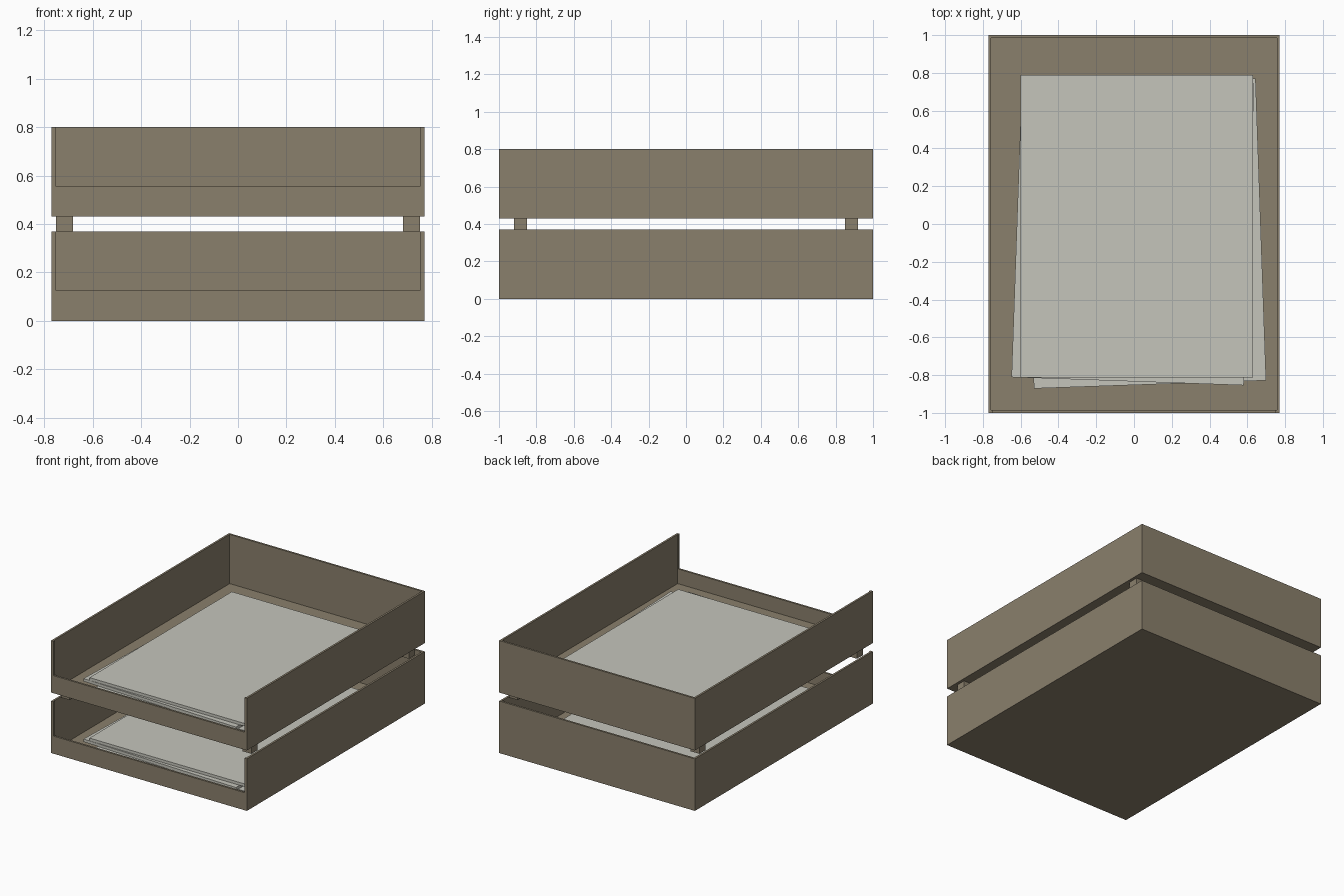
import bpy
import bmesh
import math
from mathutils import Matrix, Vector

cube = bpy.data.objects.get("Cube")
if cube:
    bpy.data.objects.remove(cube, do_unlink=True)

HALF_X, HALF_Y = 0.77, 1.0      # outer half sizes of a tray
HEIGHT, LIP, WALL = 0.37, 0.125, 0.02
LEVELS = {"lower": 0.0, "upper": 0.43}


def make_material(name, colour):
    mat = bpy.data.materials.new(name)
    mat.use_nodes = True
    mat.diffuse_color = (*colour, 1)
    mat.node_tree.nodes["Principled BSDF"].inputs["Base Color"].default_value = (*colour, 1)
    return mat


brown = make_material("taupe_brown", (0.255, 0.215, 0.15))
paper = make_material("paper_grey", (0.56, 0.56, 0.50))


def finish(bm, name, mat):
    mesh = bpy.data.meshes.new(name)
    bm.to_mesh(mesh)
    bm.free()
    mesh.materials.append(mat)
    obj = bpy.data.objects.new(name, mesh)
    bpy.context.collection.objects.link(obj)
    return obj


def box(name, size, centre, mat, turn=0.0):
    bm = bmesh.new()
    bmesh.ops.create_cube(bm, size=1, matrix=Matrix.Diagonal((*size, 1)))
    obj = finish(bm, name, mat)
    obj.location = centre
    obj.rotation_euler.z = math.radians(turn)
    return obj


def tray(name, z):
    """Open box: inset the top, sink the floor, then cut the front down to a lip."""
    bm = bmesh.new()
    bmesh.ops.create_cube(bm, size=1, matrix=Matrix.Translation((0, 0, HEIGHT / 2))
                          @ Matrix.Diagonal((2 * HALF_X, 2 * HALF_Y, HEIGHT, 1)))
    top = max(bm.faces, key=lambda f: f.calc_center_median().z)
    bmesh.ops.inset_region(bm, faces=[top], thickness=WALL)
    hole = bmesh.ops.extrude_discrete_faces(bm, faces=[top])["faces"][0]
    bmesh.ops.translate(bm, verts=hole.verts, vec=(0, 0, WALL - HEIGHT))
    bmesh.ops.recalc_face_normals(bm, faces=bm.faces)
    obj = finish(bm, name, brown)
    obj.location.z = z

    # Front opening between the side walls
    cutter = box(name + "_front_cutter", (2 * (HALF_X - WALL), 4 * WALL, HEIGHT),
                 (0, -HALF_Y, z + LIP + HEIGHT / 2), brown)
    cutter.hide_render = True
    cutter.hide_viewport = True
    cut = obj.modifiers.new("front_opening", "BOOLEAN")
    cut.operation = "DIFFERENCE"
    cut.solver = "EXACT"
    cut.object = cutter
    bpy.context.view_layer.update()
    # Bake the cut and drop the cutter
    graph = bpy.context.evaluated_depsgraph_get()
    baked = bpy.data.meshes.new_from_object(obj.evaluated_get(graph))
    obj.modifiers.clear()
    obj.data = baked
    bpy.data.objects.remove(cutter, do_unlink=True)
    return obj


# Loose sheets, bottom to top: centre x, centre y, turn in degrees
SHEETS = [(0.057, -0.05, 2), (-0.006, -0.033, -2), (0.015, -0.012, 0)]
THICK = 0.02

for level, base in LEVELS.items():
    tray(level + "_tray", base)
    for i, (x, y, turn) in enumerate(SHEETS):
        box(f"{level}_paper_{i + 1}", (1.23, 1.6, THICK),
            (x, y, base + WALL + THICK * (i + 0.5)), paper, turn)

# Corner spacers between the trays
gap = LEVELS["upper"] - HEIGHT
for side, sx in (("left", 1), ("right", -1)):
    for end, sy in (("front", -1), ("back", 1)):
        box(f"{end}_{side}_spacer", (0.07, 0.07, gap),
            (sx * 0.715, sy * 0.885, HEIGHT + gap / 2), brown)
